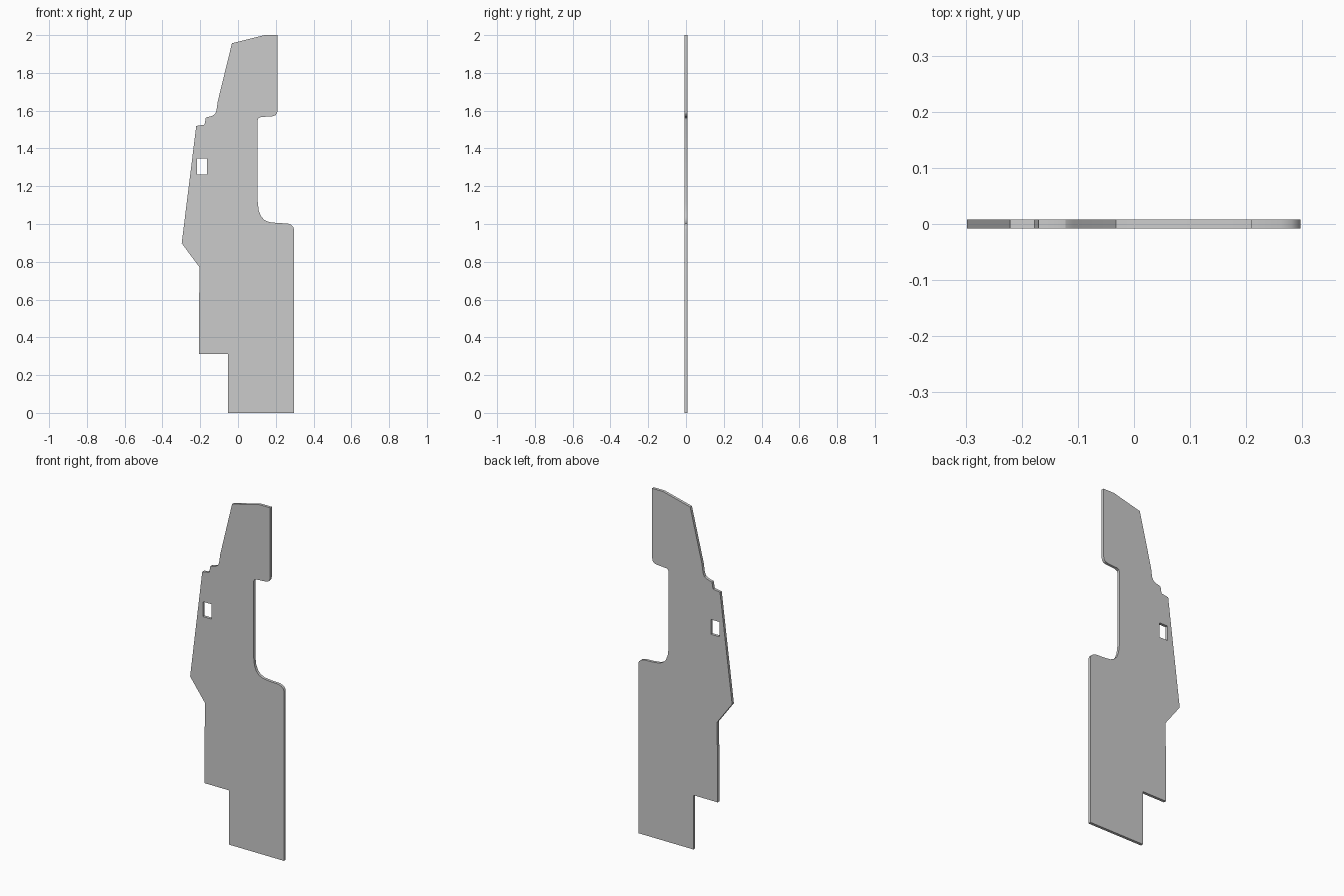
import bpy
from math import radians

if "Cube" in bpy.data.objects:
    bpy.data.objects.remove(bpy.data.objects["Cube"])

HALF_THICKNESS = 0.008

# Outline (x, z), counter-clockwise from the foot's lower left corner
outline = [
    (-0.053, 0), (0.297, 0),                                     # foot
    (0.297, 0.972), (0.292, 0.986), (0.281, 0.996), (0.262, 1.003),
    (0.21, 1.005), (0.165, 1.01), (0.14, 1.021), (0.122, 1.04),  # shoulder
    (0.110, 1.07), (0.104, 1.12),
    (0.104, 1.55), (0.108, 1.56), (0.12, 1.566), (0.18, 1.57),   # deep notch
    (0.197, 1.575), (0.206, 1.585), (0.21, 1.605),
    (0.21, 2.0), (0.14, 2.0), (-0.032, 1.957),                   # head
    (-0.107, 1.65), (-0.114, 1.6), (-0.122, 1.582), (-0.138, 1.572),
    (-0.170, 1.564), (-0.177, 1.526), (-0.221, 1.519),           # small steps
    (-0.298, 0.898), (-0.203, 0.77), (-0.203, 0.64),             # side point
    (-0.206, 0.636), (-0.206, 0.311), (-0.053, 0.311),
]
# Rectangular window
window = [(-0.217, 1.263), (-0.217, 1.348), (-0.164, 1.348), (-0.164, 1.263)]


def add_loop(curve, points):
    spline = curve.splines.new('POLY')
    spline.points.add(len(points) - 1)
    for p, (x, z) in zip(spline.points, points):
        p.co = (x, z, 0, 1)
    spline.use_cyclic_u = True


# Flat panel: filled profile with a hole, extruded to thickness
curve = bpy.data.curves.new("panel", 'CURVE')
curve.dimensions = '2D'
curve.fill_mode = 'BOTH'
curve.extrude = HALF_THICKNESS
add_loop(curve, outline)
add_loop(curve, window)

panel = bpy.data.objects.new("panel", curve)
panel.rotation_euler = (radians(90), 0, 0)
bpy.context.collection.objects.link(panel)
bpy.context.view_layer.objects.active = panel
panel.select_set(True)
bpy.ops.object.convert(target='MESH')
panel = bpy.context.object

# Weld the caps to the rim and keep crisp edges
bpy.ops.object.mode_set(mode='EDIT')
bpy.ops.mesh.select_all(action='SELECT')
bpy.ops.mesh.remove_doubles(threshold=0.0001)
bpy.ops.mesh.normals_make_consistent(inside=False)
bpy.ops.object.mode_set(mode='OBJECT')
bpy.ops.object.transform_apply(location=False, rotation=True, scale=True)
bpy.ops.object.shade_smooth_by_angle(angle=radians(30))
